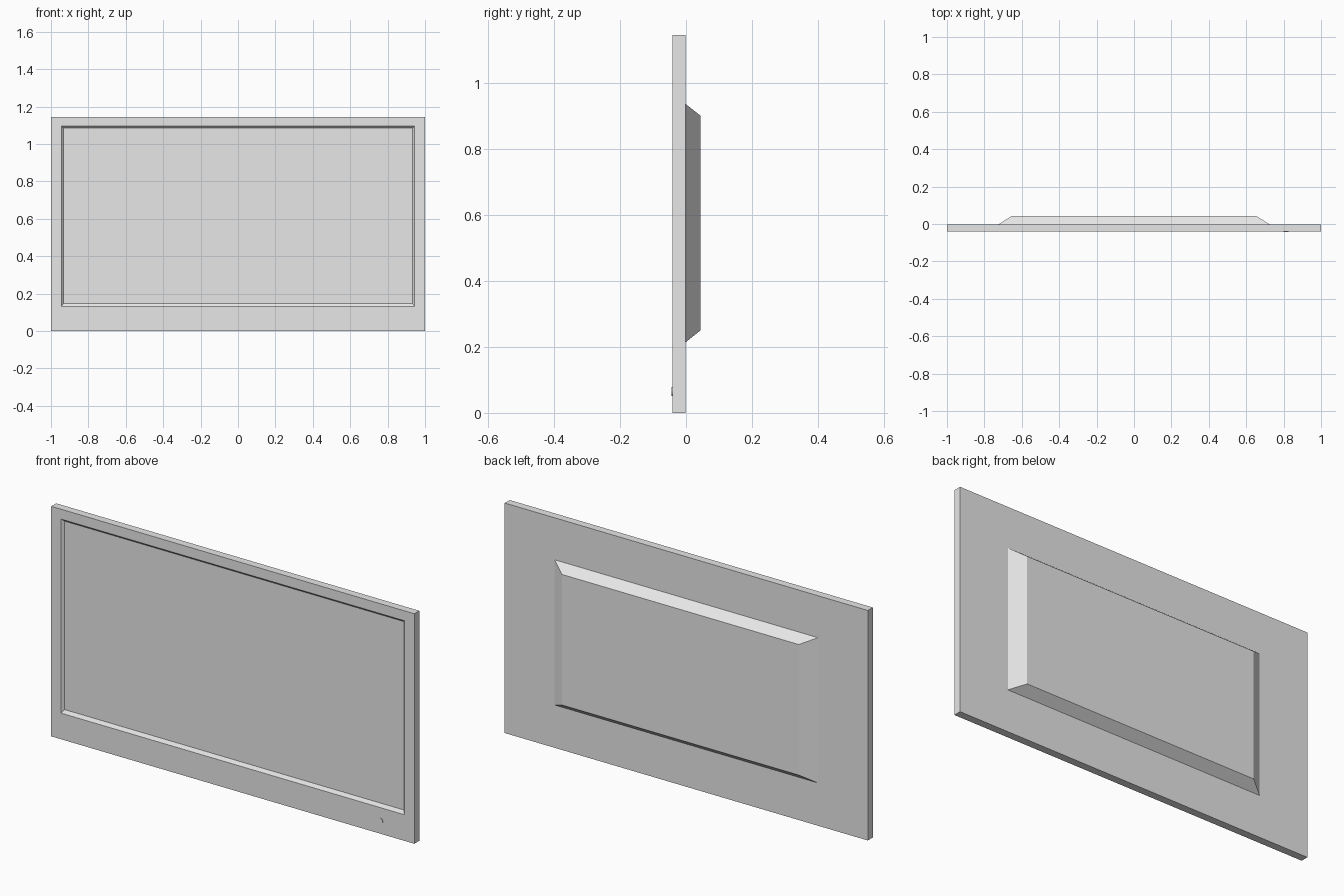
import bpy, bmesh, math
from mathutils import Matrix

cube = bpy.data.objects.get("Cube")
if cube:
    bpy.data.objects.remove(cube, do_unlink=True)

# Single plastic colour
grey = bpy.data.materials.new("light_grey")
grey.use_nodes = True
colour = (0.8, 0.8, 0.8, 1)
grey.diffuse_color = colour
grey.node_tree.nodes["Principled BSDF"].inputs["Base Color"].default_value = colour


def add_object(name, bm):
    bmesh.ops.recalc_face_normals(bm, faces=bm.faces)
    mesh = bpy.data.meshes.new(name)
    bm.to_mesh(mesh)
    bm.free()
    mesh.materials.append(grey)
    obj = bpy.data.objects.new(name, mesh)
    bpy.context.collection.objects.link(obj)
    return obj


def loft_rectangles(name, rings):
    """Skin a stack of upright rectangles: (half width, bottom, top, y)."""
    bm = bmesh.new()
    loops = [[bm.verts.new(p) for p in ((-w, y, lo), (w, y, lo), (w, y, hi), (-w, y, hi))]
             for w, lo, hi, y in rings]
    for a, b in zip(loops, loops[1:]):
        for i in range(4):
            j = (i + 1) % 4
            bm.faces.new((a[i], a[j], b[j], b[i]))
    bm.faces.new(loops[0])
    bm.faces.new(loops[-1])
    return add_object(name, bm)


FRONT, BACK = -0.041, -0.002

# Casing with bezel and bevelled screen recess
loft_rectangles("screen_casing", [
    (1.0, 0, 1.145, BACK),
    (1.0, 0, 1.145, FRONT),
    (0.945, 0.13, 1.096, FRONT),
    (0.934, 0.146, 1.084, FRONT + 0.012),
])

# Tapered cover on the back
loft_rectangles("back_cover", [
    (0.725, 0.213, 0.936, BACK),
    (0.652, 0.25, 0.9, 0.044),
])

# Round power button on the lower bezel
bm = bmesh.new()
bmesh.ops.create_cone(bm, cap_ends=True, segments=24, radius1=0.014, radius2=0.014, depth=0.006)
bm.transform(Matrix.Translation((0.813, FRONT, 0.065)) @ Matrix.Rotation(math.pi / 2, 4, "X"))
add_object("power_button", bm)
